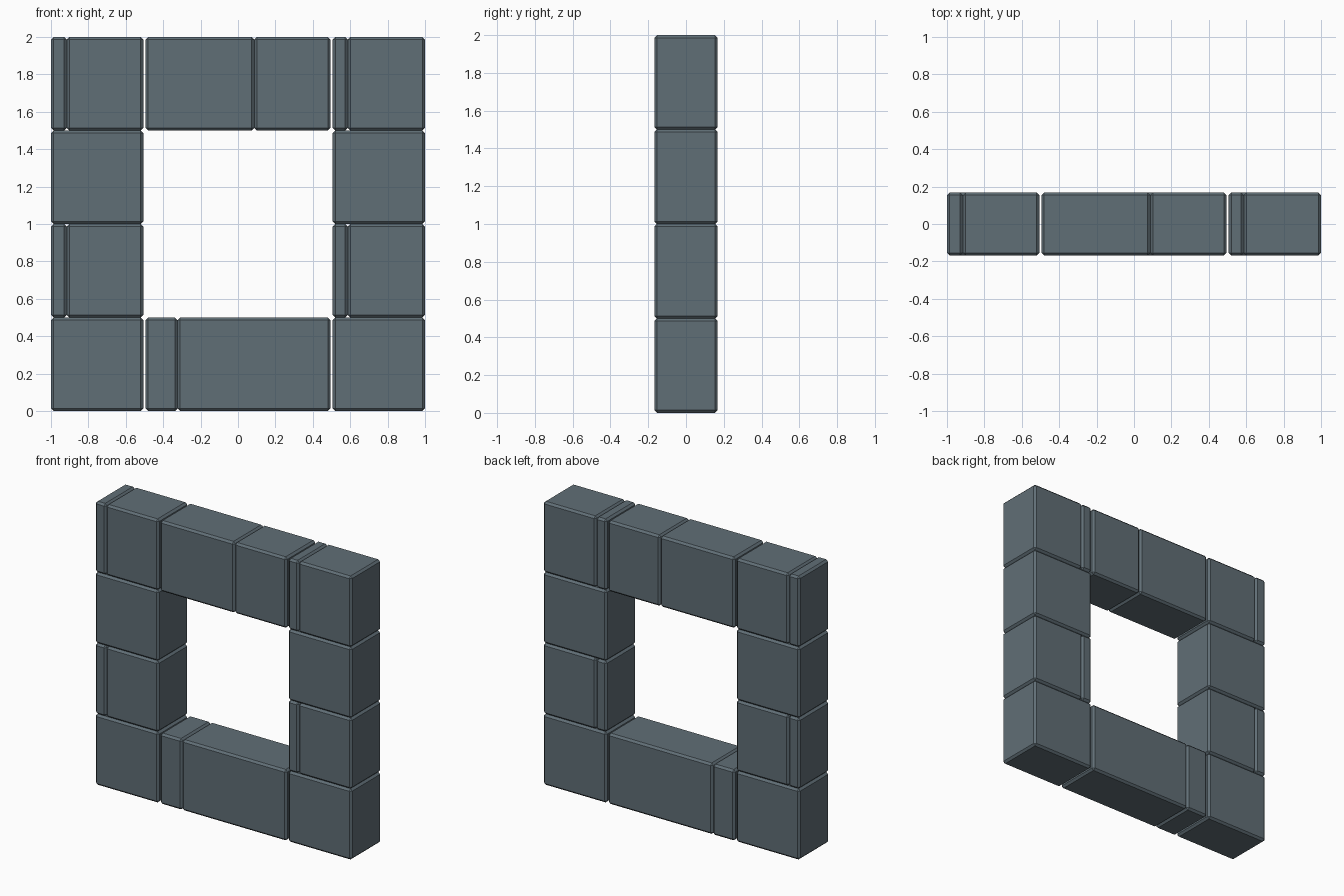
import bpy, bmesh

if "Cube" in bpy.data.objects:
    bpy.data.objects.remove(bpy.data.objects["Cube"])

DEPTH = 0.168   # half thickness in y
CHAMFER = 0.014
GAP = 0.006     # half of the open joint between columns

stone = bpy.data.materials.new("slate_grey")
stone.diffuse_color = (0.118, 0.157, 0.182, 1)
stone.use_nodes = True
stone.node_tree.nodes["Principled BSDF"].inputs["Base Color"].default_value = stone.diffuse_color


def block(name, x0, x1, z0, z1):
    """One chamfered stone block."""
    bm = bmesh.new()
    bmesh.ops.create_cube(bm, size=1)
    for v in bm.verts:
        v.co.x = x1 if v.co.x > 0 else x0
        v.co.y = DEPTH if v.co.y > 0 else -DEPTH
        v.co.z = z1 if v.co.z > 0 else z0
    bmesh.ops.bevel(bm, geom=bm.edges[:], offset=CHAMFER, segments=1,
                    affect='EDGES', profile=0.5)
    bmesh.ops.recalc_face_normals(bm, faces=bm.faces[:])
    mesh = bpy.data.meshes.new(name)
    bm.to_mesh(mesh)
    bm.free()
    mesh.materials.append(stone)
    obj = bpy.data.objects.new(name, mesh)
    bpy.context.collection.objects.link(obj)


def course(name, x0, x1, row, split=None):
    """A block filling one row, optionally divided at x = split."""
    z0, z1 = row * 0.5, row * 0.5 + 0.5
    cuts = [x0, x1] if split is None else [x0, split, x1]
    for i, (a, b) in enumerate(zip(cuts, cuts[1:])):
        block(f"{name}_{row}_{i}", a, b, z0, z1)


# Side columns: every second row is split by a narrow block
for row in range(4):
    odd = row % 2 == 1
    course("left_column_block", -1, -0.5 - GAP, row, -0.915 if odd else None)
    course("right_column_block", 0.5 + GAP, 1, row, 0.587 if odd else None)

# Sill and lintel
course("sill_block", -0.5 + GAP, 0.5 - GAP, 0, -0.323)
course("lintel_block", -0.5 + GAP, 0.5 - GAP, 3, 0.087)
